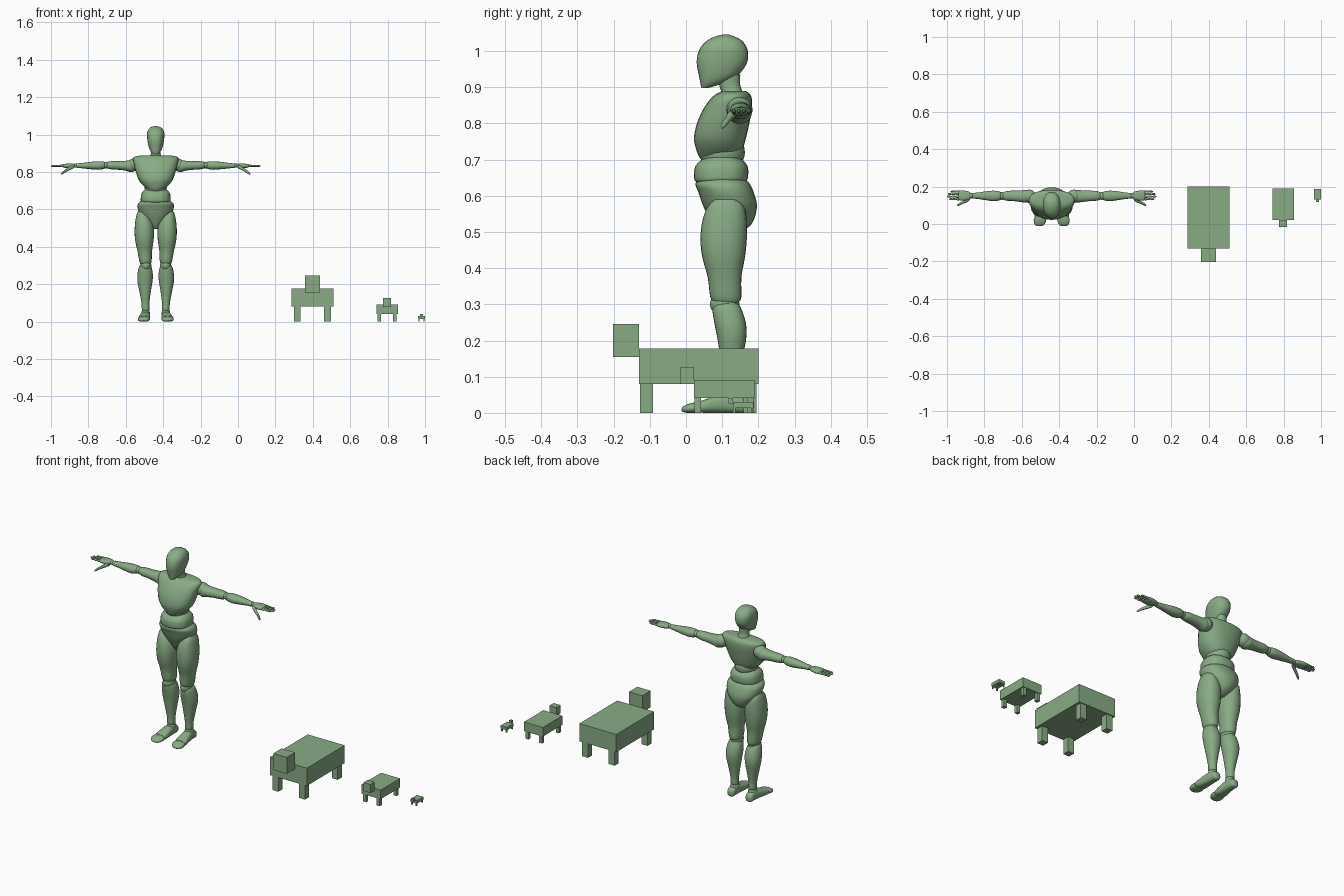
import bpy, bmesh
from math import sin, cos, pi, copysign

CX = -0.44      # centre line of the figure
N = 24          # sides of a rounded section

green = bpy.data.materials.new('green')
green.diffuse_color = (.25, .41, .235, 1)


def finish(name, bm, smooth=True):
    bmesh.ops.recalc_face_normals(bm, faces=bm.faces)
    me = bpy.data.meshes.new(name)
    bm.to_mesh(me)
    bm.free()
    me.materials.append(green)
    ob = bpy.data.objects.new(name, me)
    bpy.context.collection.objects.link(ob)
    if smooth:
        me.shade_smooth()
        me.set_sharp_from_angle(angle=0.7)
    return ob


def spline(rows, sub=3):
    """Catmull-Rom rows, so that few sections give a smooth body"""
    out = []
    for i in range(len(rows) - 1):
        quad = (rows[max(i - 1, 0)], rows[i], rows[i + 1], rows[min(i + 2, len(rows) - 1)])
        for k in range(sub):
            t = k / sub
            out.append([0.5 * (2 * b + (c - a) * t + (2 * a - 5 * b + 4 * c - d) * t * t
                               + (3 * b - a - 3 * c + d) * t ** 3) for a, b, c, d in zip(*quad)])
    return out + [rows[-1]]


def loft(name, rows, axis='z', side=1, power=2.2, sub=3):
    """Each row: position on the axis, then low/high bounds on the two other axes"""
    bm = bmesh.new()
    rings = []
    for p, a0, a1, b0, b1 in spline(rows, sub):
        ring = []
        for i in range(N):
            t = 2 * pi * i / N
            u = copysign(abs(cos(t)) ** (2 / power), cos(t))
            v = copysign(abs(sin(t)) ** (2 / power), sin(t))
            a = (a0 + a1) / 2 + u * (a1 - a0) / 2
            b = (b0 + b1) / 2 + v * (b1 - b0) / 2
            x, y, z = {'z': (a, b, p), 'x': (p, a, b), 'y': (a, p, b)}[axis]
            ring.append(bm.verts.new((CX + side * x, y, z)))
        rings.append(ring)
    for r, s in zip(rings, rings[1:]):
        for i in range(N):
            bm.faces.new((r[i], r[(i + 1) % N], s[(i + 1) % N], s[i]))
    bm.faces.new(rings[0])
    bm.faces.new(rings[-1])
    return finish(name, bm)


def ball(name, x, y, z, rx, ry, rz, side=1):
    bm = bmesh.new()
    bmesh.ops.create_uvsphere(bm, u_segments=20, v_segments=12, radius=1)
    for v in bm.verts:
        v.co = (CX + side * (x + v.co.x * rx), y + v.co.y * ry, z + v.co.z * rz)
    return finish(name, bm)


def box(name, x0, x1, y0, y1, z0, z1):
    bm = bmesh.new()
    bmesh.ops.create_cube(bm, size=1)
    for v in bm.verts:
        v.co = ((x0 + x1) / 2 + v.co.x * (x1 - x0), (y0 + y1) / 2 + v.co.y * (y1 - y0),
                (z0 + z1) / 2 + v.co.z * (z1 - z0))
    return finish(name, bm, False)


def centred(rows):
    return [(z, -r, r, y0, y1) for z, r, y0, y1 in rows]


# head, neck and trunk: height, half width, front, back
loft('head', centred([(.898, .014, .043, .062), (.91, .026, .040, .10), (.93, .036, .036, .14),
                      (.96, .043, .030, .165), (.985, .046, .031, .172), (1.01, .046, .040, .168),
                      (1.03, .037, .060, .153), (1.041, .024, .083, .132), (1.045, .008, .10, .12)]),
     power=2.3)
loft('neck', centred([(.86, .045, .10, .17), (.885, .030, .098, .158), (.905, .025, .092, .15),
                      (.935, .026, .085, .15)]))
loft('chest', centred([(.69, .02, .05, .11), (.708, .045, .036, .14), (.732, .072, .027, .157),
                       (.76, .092, .022, .166), (.80, .106, .030, .175), (.84, .116, .048, .182),
                       (.868, .122, .068, .182), (.883, .112, .086, .175), (.889, .07, .10, .165)]),
     power=2.3)
ball('abdomen', 0, .10, .72, .060, .063, .055)
loft('waist', centred([(.634, .06, .035, .15), (.642, .078, .024, .168), (.66, .080, .022, .172),
                       (.682, .077, .026, .17), (.70, .066, .044, .155), (.714, .045, .07, .13)]),
     power=2.4)
loft('pelvis', centred([(.495, .018, .09, .14), (.515, .036, .075, .175), (.54, .06, .062, .19),
                        (.575, .086, .046, .196), (.61, .097, .034, .187), (.632, .094, .026, .177),
                        (.648, .074, .034, .163)]))

for side, word in ((1, 'left'), (-1, 'right')):
    # legs: height, inner, outer, front, back
    loft(word + '_thigh', [(.59, .06, .095, .08, .14), (.57, .04, .103, .06, .16),
                           (.53, .016, .110, .045, .168), (.48, .009, .113, .040, .168),
                           (.43, .012, .109, .045, .163), (.375, .02, .097, .060, .153),
                           (.32, .022, .087, .067, .153), (.305, .03, .08, .078, .145)], side=side)
    ball(word + '_knee', .053, .107, .30, .030, .041, .032, side)
    loft(word + '_shin', [(.305, .035, .08, .085, .14), (.29, .022, .09, .073, .152),
                          (.25, .015, .098, .078, .165), (.21, .018, .097, .086, .167),
                          (.16, .026, .087, .094, .158), (.10, .034, .076, .103, .148),
                          (.065, .034, .074, .104, .148), (.055, .04, .068, .11, .14)], side=side)
    ball(word + '_ankle', .054, .126, .045, .023, .025, .028, side)
    # feet: depth, inner, outer, bottom, top
    loft(word + '_foot', [(.168, .045, .065, .008, .03), (.16, .036, .076, 0, .042),
                          (.13, .033, .079, 0, .055), (.09, .031, .085, 0, .050),
                          (.05, .030, .092, 0, .036), (.034, .034, .09, .003, .03)], 'y', side, 2.6)
    loft(word + '_toes', [(.036, .034, .092, .003, .028), (.024, .030, .096, 0, .029),
                          (.005, .034, .094, 0, .024), (-.007, .044, .086, .002, .018),
                          (-.012, .055, .075, .006, .012)], 'y', side, 2.6)
    # arms: distance out, front, back, bottom, top
    ball(word + '_shoulder', .118, .148, .838, .034, .036, .034, side)
    loft(word + '_upper_arm', [(.105, .13, .17, .81, .855), (.13, .115, .182, .799, .864),
                               (.16, .117, .180, .807, .860), (.20, .122, .178, .812, .858),
                               (.235, .124, .177, .814, .858), (.258, .13, .17, .819, .854),
                               (.265, .138, .162, .826, .848)], 'x', side)
    ball(word + '_elbow', .268, .15, .837, .022, .021, .018, side)
    loft(word + '_forearm', [(.268, .136, .164, .825, .848), (.28, .127, .174, .816, .856),
                             (.31, .122, .178, .812, .857), (.35, .127, .175, .815, .854),
                             (.395, .134, .168, .820, .848), (.42, .136, .166, .822, .846),
                             (.426, .142, .16, .826, .842)], 'x', side)
    ball(word + '_wrist', .43, .151, .834, .017, .014, .011, side)
    loft(word + '_palm', [(.432, .14, .164, .828, .84), (.44, .131, .172, .823, .844),
                          (.465, .126, .178, .821, .845), (.49, .126, .18, .823, .843),
                          (.498, .13, .176, .827, .84)], 'x', side, 2.6)
    # fingers in three joints each
    for f, tip in enumerate((.550, .560, .556, .541)):
        y = .133 + f * .0135
        step = (tip - .494) / 3
        for j in range(3):
            x0, r = .492 + j * step, .0062 - j * .0006
            loft(f'{word}_finger_{f + 1}_{j + 1}',
                 [(x0, y - r * .5, y + r * .5, .833 - r * .5, .833 + r * .5),
                  (x0 + step * .25, y - r, y + r, .833 - r, .833 + r),
                  (x0 + step * .8, y - r, y + r, .833 - r, .833 + r),
                  (x0 + step * 1.08, y - r * .4, y + r * .4, .833 - r * .4, .833 + r * .4)],
                 'x', side, 2, 1)
    loft(word + '_thumb', [(.44, .125, .143, .82, .838), (.455, .115, .135, .812, .833),
                           (.475, .108, .123, .802, .819), (.49, .100, .115, .793, .808),
                           (.502, .096, .106, .786, .797), (.506, .099, .102, .787, .791)], 'x', side)


# block animals: one body, one head and four legs at three sizes
def block_animal(name, x, back, s):
    def part(label, x0, x1, y0, y1, z0, z1):
        box(f'{name}_{label}', x + x0 * s, x + x1 * s, back + y0 * s, back + y1 * s, z0 * s, z1 * s)
    part('body', -.1125, .1125, -.33, 0, .08, .178)
    part('head', -.041, .041, -.402, -.33, .155, .246)
    for sx in (-.081, .081):
        for y0, label in ((-.327, 'front'), (-.041, 'back')):
            part(f'{label}_leg_{"a" if sx < 0 else "b"}', sx - .018, sx + .018, y0, y0 + .036, 0, .08)


block_animal('large_animal', .398, .20, 1)
block_animal('medium_animal', .797, .191, .513)
block_animal('small_animal', .981, .186, .17)
